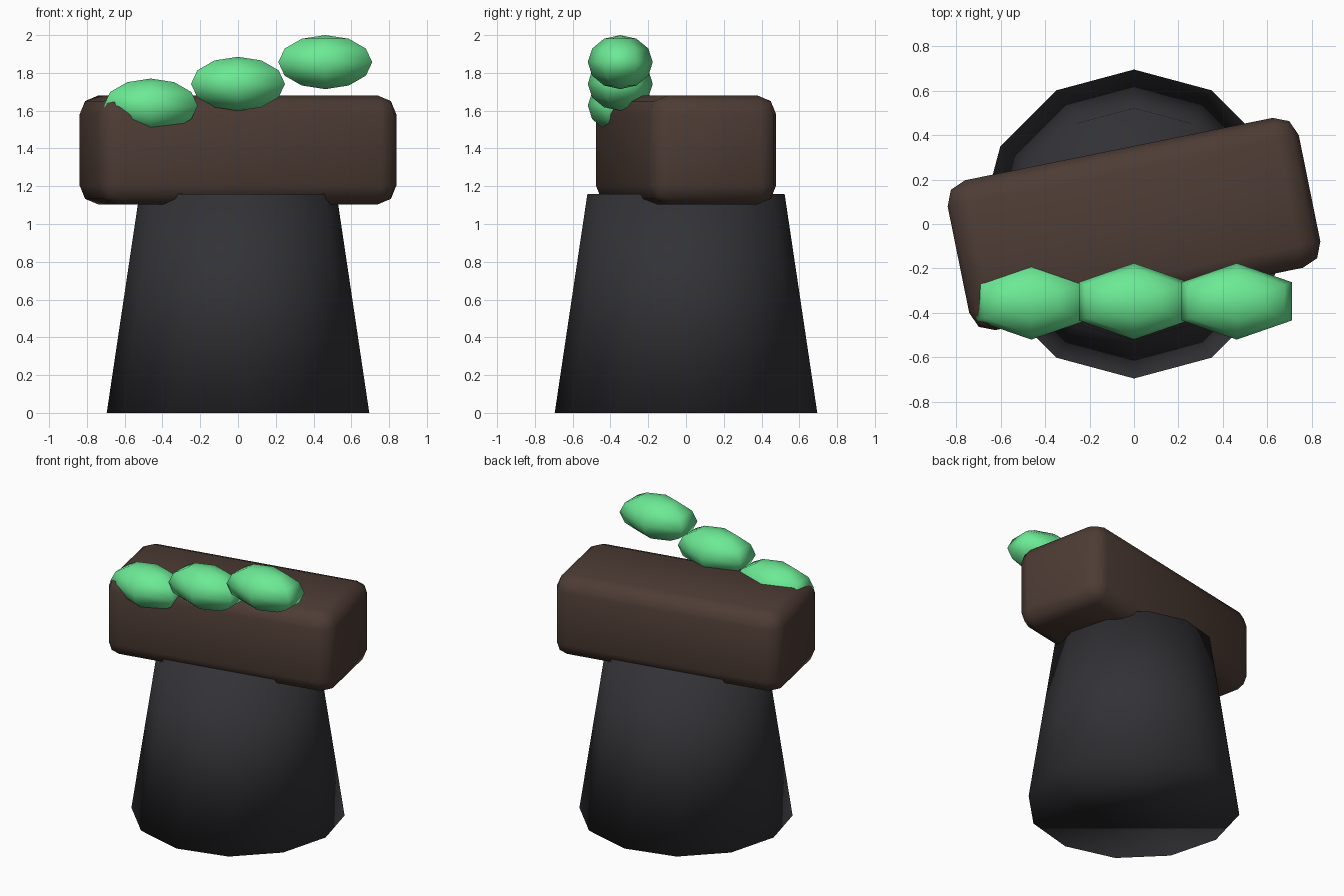
import bpy

if "Cube" in bpy.data.objects:
    bpy.data.objects.remove(bpy.data.objects["Cube"])


def finish(obj, name, color, smooth=True):
    obj.name = name
    mat = bpy.data.materials.get(color[0]) or bpy.data.materials.new(color[0])
    mat.diffuse_color = color[1]
    mat.use_nodes = True
    mat.node_tree.nodes["Principled BSDF"].inputs["Base Color"].default_value = mat.diffuse_color
    obj.data.materials.append(mat)
    if smooth:
        bpy.ops.object.shade_smooth()
    return obj


CHARCOAL = ("charcoal", (0.032, 0.032, 0.037, 1))
BROWN = ("brown", (0.075, 0.045, 0.035, 1))
GREEN = ("green", (0.15, 0.82, 0.3, 1))

# Tapered twelve-sided pedestal
H = 1.16
bpy.ops.mesh.primitive_cone_add(vertices=12, radius1=0.695, radius2=0.522,
                                depth=H, location=(0, 0, H / 2))
finish(bpy.context.object, "pedestal", CHARCOAL)

# Rounded block, turned slightly on top of the pedestal
bpy.ops.mesh.primitive_cube_add(size=1, location=(0, 0, 1.392), rotation=(0, 0, 0.2))
block = bpy.context.object
block.scale = (1.612, 0.688, 0.576)
bpy.ops.object.transform_apply(location=False, rotation=False, scale=True)
bevel = block.modifiers.new("rounding", 'BEVEL')
bevel.width = 0.1
bevel.segments = 2
finish(block, "top_block", BROWN)

# Row of three rising low-poly pebbles along the front
for i, label in enumerate(("left", "middle", "right")):
    bpy.ops.mesh.primitive_uv_sphere_add(
        segments=6, ring_count=6, radius=1,
        location=(0.462 * (i - 1), -0.348, 1.627 + 0.115 * i))
    pebble = bpy.context.object
    pebble.scale = (0.287, 0.172, 0.143)
    bpy.ops.object.transform_apply(location=False, rotation=False, scale=True)
    finish(pebble, "pebble_" + label, GREEN)
